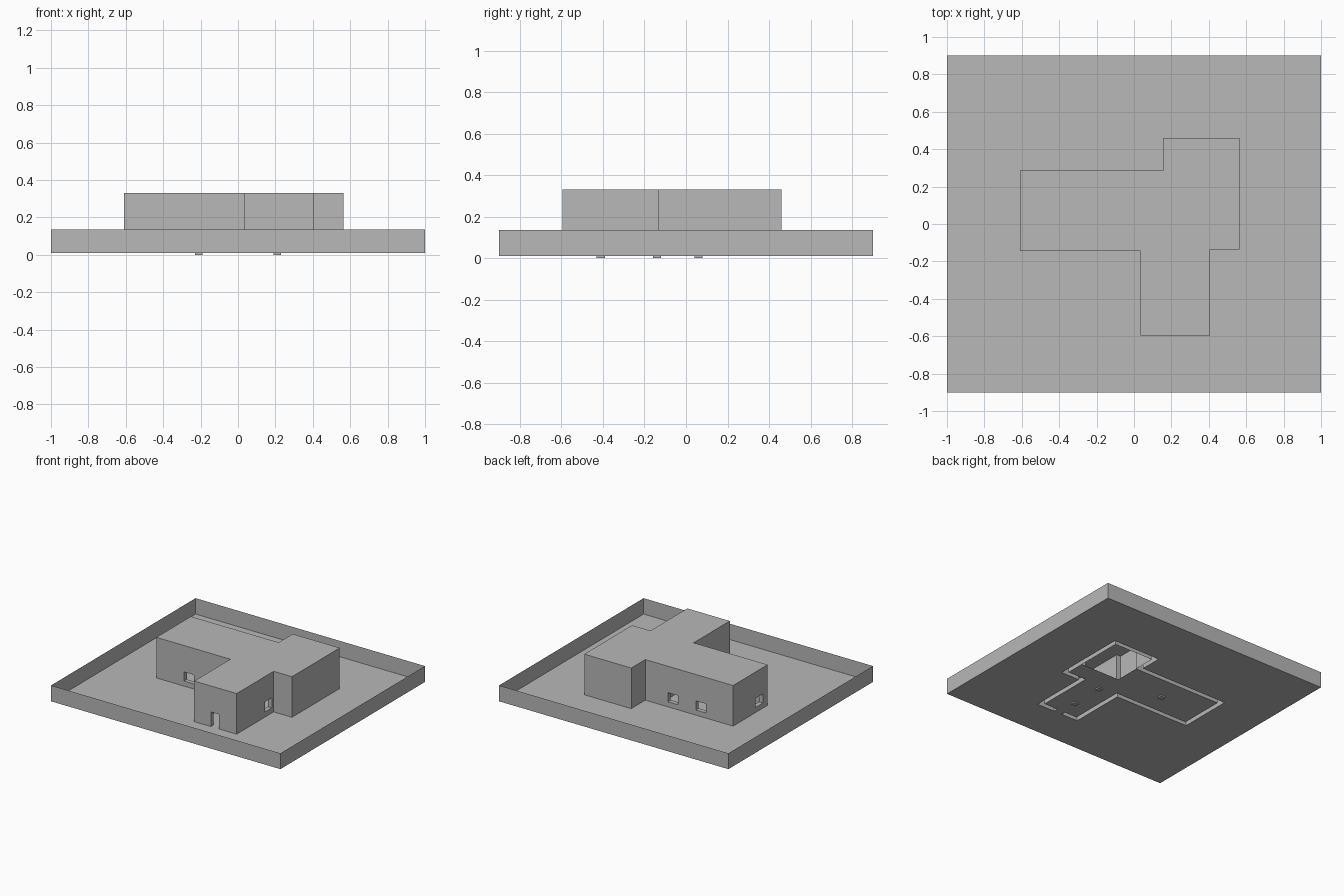
import bpy, bmesh
from mathutils import Vector

if "Cube" in bpy.data.objects:
    bpy.data.objects.remove(bpy.data.objects["Cube"])

GROUND, FENCE, ROOF, T = 0.01, 0.135, 0.33, 0.035

grey = bpy.data.materials.new("plaster_grey")
grey.diffuse_color = (0.48, 0.48, 0.48, 1)
grey.use_nodes = True
grey.node_tree.nodes["Principled BSDF"].inputs["Base Color"].default_value = grey.diffuse_color


def finish(bm, name):
    bmesh.ops.remove_doubles(bm, verts=bm.verts, dist=1e-5)
    mesh = bpy.data.meshes.new(name)
    bm.to_mesh(mesh)
    bm.free()
    mesh.materials.append(grey)
    ob = bpy.data.objects.new(name, mesh)
    bpy.context.collection.objects.link(ob)
    return ob


def face(bm, pts):
    return bm.faces.new([bm.verts.new(p) for p in pts])


def rect(bm, x0, x1, y0, y1, z):
    face(bm, [(x0, y0, z), (x1, y0, z), (x1, y1, z), (x0, y1, z)])


def sheet(bm, p, q, z0, z1, openings=(), flip=False):
    """Upright sheet from p to q with openings (a, b, low, high) along its axis."""
    axis = 0 if abs(q[0] - p[0]) > abs(q[1] - p[1]) else 1
    def at(s, z):
        v = [p[0], p[1], z]
        v[axis] = s
        return tuple(v)
    us = sorted({p[axis], q[axis], *[s for o in openings for s in o[:2]]},
                reverse=p[axis] > q[axis])
    zs = sorted({z0, z1, *[z for o in openings for z in o[2:]]})
    for u, w in zip(us, us[1:]):
        for a, b in zip(zs, zs[1:]):
            mu, mz = (u + w) / 2, (a + b) / 2
            if any(o[0] < mu < o[1] and o[2] < mz < o[3] for o in openings):
                continue
            pts = [at(u, a), at(w, a), at(w, b), at(u, b)]
            face(bm, pts[::-1] if flip else pts)


def loop_edges(bm, pts, z):
    vs = [bm.verts.new((x, y, z)) for x, y in pts]
    return [bm.edges.new((vs[i - 1], vs[i])) for i in range(len(vs))]


def fill(bm, edges):
    bmesh.ops.triangle_fill(bm, edges=edges, use_beauty=True, normal=(0, 0, 1))
    bm.normal_update()
    for f in bm.faces:
        if f.normal.z < 0:
            f.normal_flip()
    bmesh.ops.dissolve_limit(bm, angle_limit=0.01, verts=bm.verts, edges=bm.edges)


# House footprint and its inner face, offset by the wall thickness
outer = [(-.61, -.145), (.035, -.145), (.035, -.595), (.405, -.595), (.405, -.135),
         (.565, -.135), (.565, .46), (.155, .46), (.155, .285), (-.61, .285)]
N = len(outer)
P = [Vector(p) for p in outer]
normals = []
for i in range(N):
    d = (P[(i + 1) % N] - P[i]).normalized()
    normals.append(Vector((-d.y, d.x)))
inner = [tuple(P[i] + T * (normals[i - 1] + normals[i])) for i in range(N)]
plot = [(-1, -.9), (1, -.9), (1, .9), (-1, .9)]

# Ground with a house-shaped gap
bm = bmesh.new()
fill(bm, loop_edges(bm, plot, GROUND) + loop_edges(bm, outer, GROUND))
finish(bm, "ground")

# Perimeter wall
bm = bmesh.new()
for i in range(4):
    sheet(bm, plot[i], plot[(i + 1) % 4], GROUND, FENCE)
finish(bm, "perimeter_wall")

# House walls: wall index -> windows and door
LOW, HIGH = 0.05, 0.122
cuts = {0: [(-.369, -.282, LOW, HIGH)],
        2: [(.18, .25, GROUND, .125)],
        3: [(-.245, -.157, LOW, .13)],
        8: [(-.129, -.042, LOW, HIGH), (-.372, -.285, LOW, HIGH)],
        9: [(-.085, .003, LOW, HIGH)]}
bm = bmesh.new()
for i in range(N):
    j = (i + 1) % N
    sheet(bm, outer[i], outer[j], GROUND, ROOF, cuts.get(i, ()))
    sheet(bm, inner[i], inner[j], GROUND, ROOF, cuts.get(i, ()), flip=True)
    axis = 0 if abs(normals[i].y) > 0.5 else 1
    # Reveals around each opening
    for a, b, lo, hi in cuts.get(i, ()):
        ring = [(a, lo), (b, lo), (b, hi), (a, hi)]
        centre = Vector(((a + b) / 2, (lo + hi) / 2))
        for k in range(4):
            quad = []
            for src, (s, z) in ((outer, ring[k]), (outer, ring[(k + 1) % 4]),
                                (inner, ring[(k + 1) % 4]), (inner, ring[k])):
                v = [src[i][0], src[i][1], z]
                v[axis] = s
                quad.append(v)
            f = face(bm, quad)
            f.normal_update()
            mid = f.calc_center_median()
            if f.normal.dot(Vector((0, 0, centre.y - mid.z))) + \
                    f.normal[axis] * (centre.x - mid[axis]) < 0:
                f.normal_flip()
finish(bm, "house_walls")

# Flat roof
bm = bmesh.new()
fill(bm, loop_edges(bm, outer, ROOF))
finish(bm, "roof")

# Indoor floor, left open in the back right room
bm = bmesh.new()
rect(bm, -.575, .19, -.11, .25, GROUND)
rect(bm, .19, .53, -.10, .05, GROUND)
rect(bm, .07, .37, -.56, -.10, GROUND)
finish(bm, "indoor_floor")

# Partition between the rooms
bm = bmesh.new()
sheet(bm, (.035, -.11), (.035, .25), GROUND, ROOF, [(.02, .1, GROUND, .125)])
finish(bm, "partition")

# Small square pads under the rooms
for n, (x, y) in enumerate([(-.21, .06), (.21, -.14), (.21, -.41)]):
    bm = bmesh.new()
    bmesh.ops.create_cube(bm, size=1)
    for v in bm.verts:
        v.co = (x + v.co.x * .04, y + v.co.y * .04, .005 + v.co.z * .01)
    finish(bm, f"floor_pad_{n + 1}")
